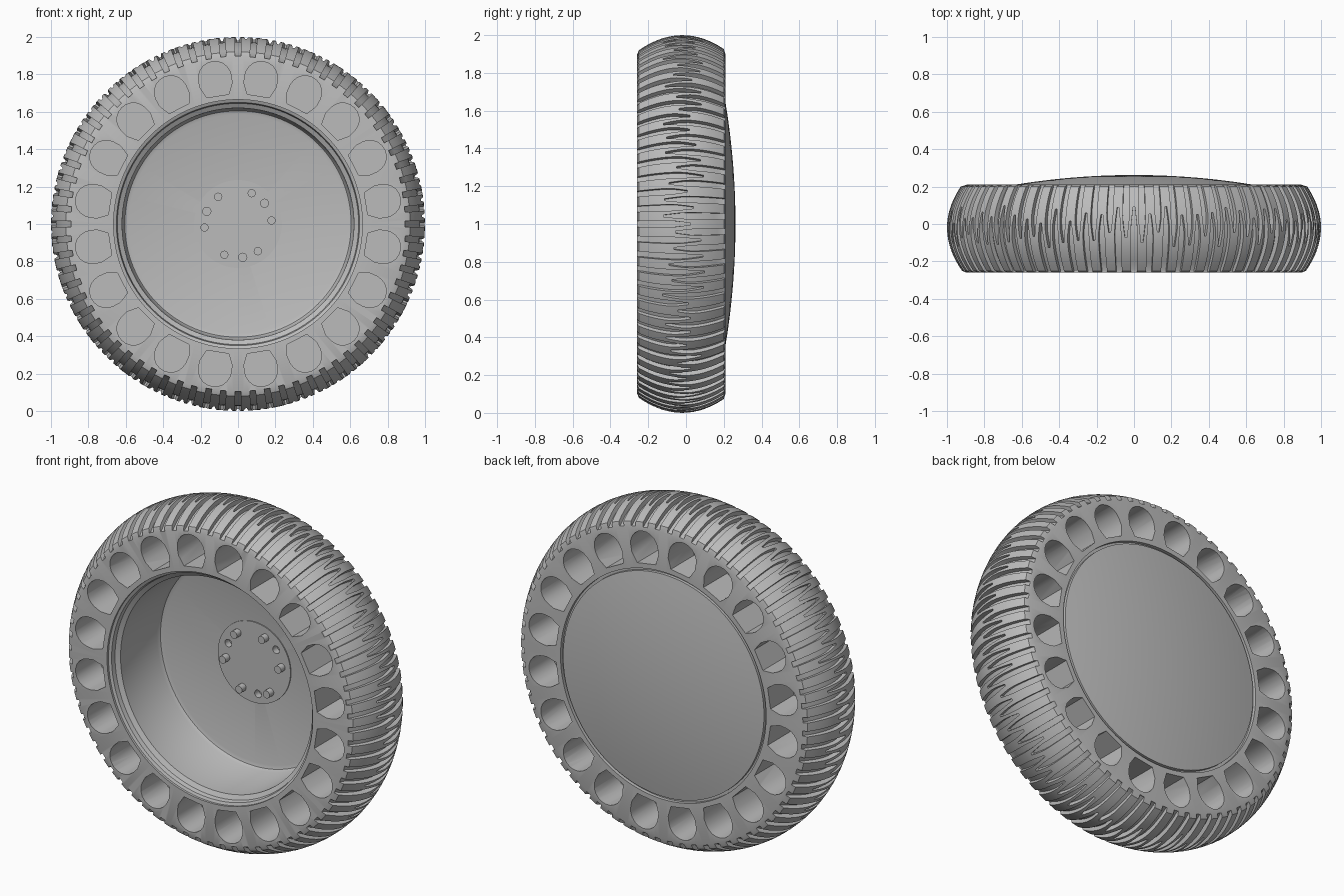
import bpy, bmesh, math, random
from mathutils import Vector

random.seed(4)
cube = bpy.data.objects.get("Cube")
if cube:
    bpy.data.objects.remove(cube, do_unlink=True)

grey = bpy.data.materials.new("plain grey")
grey.use_nodes = True
grey.diffuse_color = (0.5, 0.5, 0.5, 1)
bsdf = next(n for n in grey.node_tree.nodes if n.type == 'BSDF_PRINCIPLED')
bsdf.inputs["Base Color"].default_value = (0.5, 0.5, 0.5, 1)


def wheel_point(r, a, y):
    """Point at radius r and angle a around the axle."""
    return Vector((r * math.cos(a), y, 1 + r * math.sin(a)))


def finish(bm, name):
    bmesh.ops.recalc_face_normals(bm, faces=bm.faces)
    mesh = bpy.data.meshes.new(name)
    bm.to_mesh(mesh)
    bm.free()
    mesh.materials.append(grey)
    obj = bpy.data.objects.new(name, mesh)
    bpy.context.collection.objects.link(obj)
    return obj


def smooth(obj):
    bpy.ops.object.select_all(action='DESELECT')
    obj.select_set(True)
    bpy.context.view_layer.objects.active = obj
    bpy.ops.object.shade_smooth_by_angle(angle=math.radians(30))


def lathe(name, profile, steps, closed):
    """Spin (radius, y) points around the axle."""
    bm = bmesh.new()
    verts = [bm.verts.new(wheel_point(r, 0, y)) for r, y in profile]
    pairs = list(zip(verts, verts[1:]))
    if closed:
        pairs.append((verts[-1], verts[0]))
    edges = [bm.edges.new(p) for p in pairs]
    bmesh.ops.spin(bm, geom=verts + edges, cent=(0, 0, 1), axis=(0, 1, 0),
                   angle=math.tau, steps=steps, use_merge=True)
    bmesh.ops.remove_doubles(bm, verts=bm.verts, dist=0.0001)
    return finish(bm, name)


def loft(bm, sections):
    """Skin a capped solid through matching loops of points."""
    loops = [[bm.verts.new(p) for p in s] for s in sections]
    n = len(loops[0])
    for a, b in zip(loops, loops[1:]):
        for i in range(n):
            j = (i + 1) % n
            bm.faces.new((a[i], a[j], b[j], b[i]))
    bm.faces.new(loops[0][::-1])
    bm.faces.new(loops[-1])


def ring(r, a, y, size):
    centre = wheel_point(r, a, y)
    return [centre + size * Vector((math.cos(t), 0, math.sin(t)))
            for t in (math.tau * k / 16 for k in range(16))]


def cut(obj, cutter):
    """Subtract the cutter and keep it only as a hidden helper."""
    mod = obj.modifiers.new("cut", 'BOOLEAN')
    mod.operation, mod.solver, mod.object = 'DIFFERENCE', 'EXACT', cutter
    cutter.hide_render = True
    graph = bpy.context.evaluated_depsgraph_get()
    mesh = bpy.data.meshes.new_from_object(obj.evaluated_get(graph))
    obj.modifiers.clear()
    obj.data = mesh
    bpy.data.objects.remove(cutter, do_unlink=True)


def tread(y):
    return 1 - 0.08 * ((y + 0.02) / 0.23) ** 2


# Tire body
FRONT, BACK = -0.26, 0.21
crown = [-0.25 + 0.45 * k / 14 for k in range(15)]
profile = ([(0.665, FRONT), (0.895, FRONT)] + [(tread(y), y) for y in crown]
           + [(0.895, BACK), (0.665, BACK)])
tire = lathe("tire", profile, 216, True)

# Tread grooves, alternating from either shoulder and tapering inward
bm = bmesh.new()
COUNT = 72
for i in range(2 * COUNT):
    a = math.pi * i / COUNT
    if i % 2:
        start, end = 0.24, random.uniform(-0.13, -0.03)
    else:
        start, end = -0.29, random.uniform(0.0, 0.1)
    sections = []
    for k in range(9):
        t = k / 8
        y = start + (end - start) * t
        base = tread(max(-0.25, min(0.2, y))) - 0.026
        half = 0.017 if t < 0.7 else 0.017 - 0.012 * (t - 0.7) / 0.3
        sections.append([wheel_point(base, a - half, y), wheel_point(base, a + half, y),
                         wheel_point(1.05, a + half, y), wheel_point(1.05, a - half, y)])
    loft(bm, sections)
cut(tire, finish(bm, "groove_cutter"))

# Ring of arched pockets in both sidewalls
arch = [(0.088 * math.cos(t), 0.088 * math.sin(t))
        for t in (math.pi * k / 10 for k in range(11))]
arch += [(-0.087, -0.04), (-0.06, -0.098), (0.06, -0.098), (0.087, -0.04)]
bm = bmesh.new()
for i in range(20):
    a = math.radians(9 + 18 * i)
    out = Vector((math.cos(a), 0, math.sin(a)))
    side = Vector((-math.sin(a), 0, math.cos(a)))
    for y0, y1 in ((FRONT - 0.05, -0.045), (BACK + 0.05, -0.005)):
        loft(bm, [[wheel_point(0.791, a, y) + side * u + out * v for u, v in arch]
                  for y in (y0, y1)])
cut(tire, finish(bm, "pocket_cutter"))
smooth(tire)

# Rim: deep open front, flat inner floor, shallow dome behind
radii = [0.65 * (1 - k / 12) for k in range(13)]
rim_profile = [(0, 0.155), (0.585, 0.155), (0.605, 0.148), (0.615, 0.13),
               (0.62, -0.2), (0.645, -0.215), (0.65, -0.24), (0.672, -0.25),
               (0.68, -0.22), (0.68, 0.19), (0.65, 0.19)]
rim_profile += [(r, 0.208 + 0.054 * (1 - (r / 0.65) ** 2)) for r in radii]
rim = lathe("rim", rim_profile, 128, False)

# Hub plate on the floor, with three bolt holes
hub = lathe("hub_plate", [(0, 0.149), (0.235, 0.149), (0.235, 0.16), (0, 0.16)], 64, False)
for part in (rim, hub):
    bm = bmesh.new()
    for k in range(3):
        a = math.radians(38 + 120 * k)
        loft(bm, [ring(0.18, a, y, 0.022) for y in (0.1, 0.19)])
    cutter = finish(bm, "bolt_hole_cutter")
    if part is rim:
        # Blind holes: the cutter opens only toward the front
        for v in cutter.data.vertices:
            v.co.y = 0.12 if v.co.y < 0.15 else 0.19
    cut(part, cutter)
    smooth(part)

# Six studs around the hub
bm = bmesh.new()
for k in range(6):
    a = math.radians(6 + 60 * k)
    loft(bm, [ring(0.18, a, y, 0.022) for y in (0.11, 0.17)])
smooth(finish(bm, "hub_studs"))
